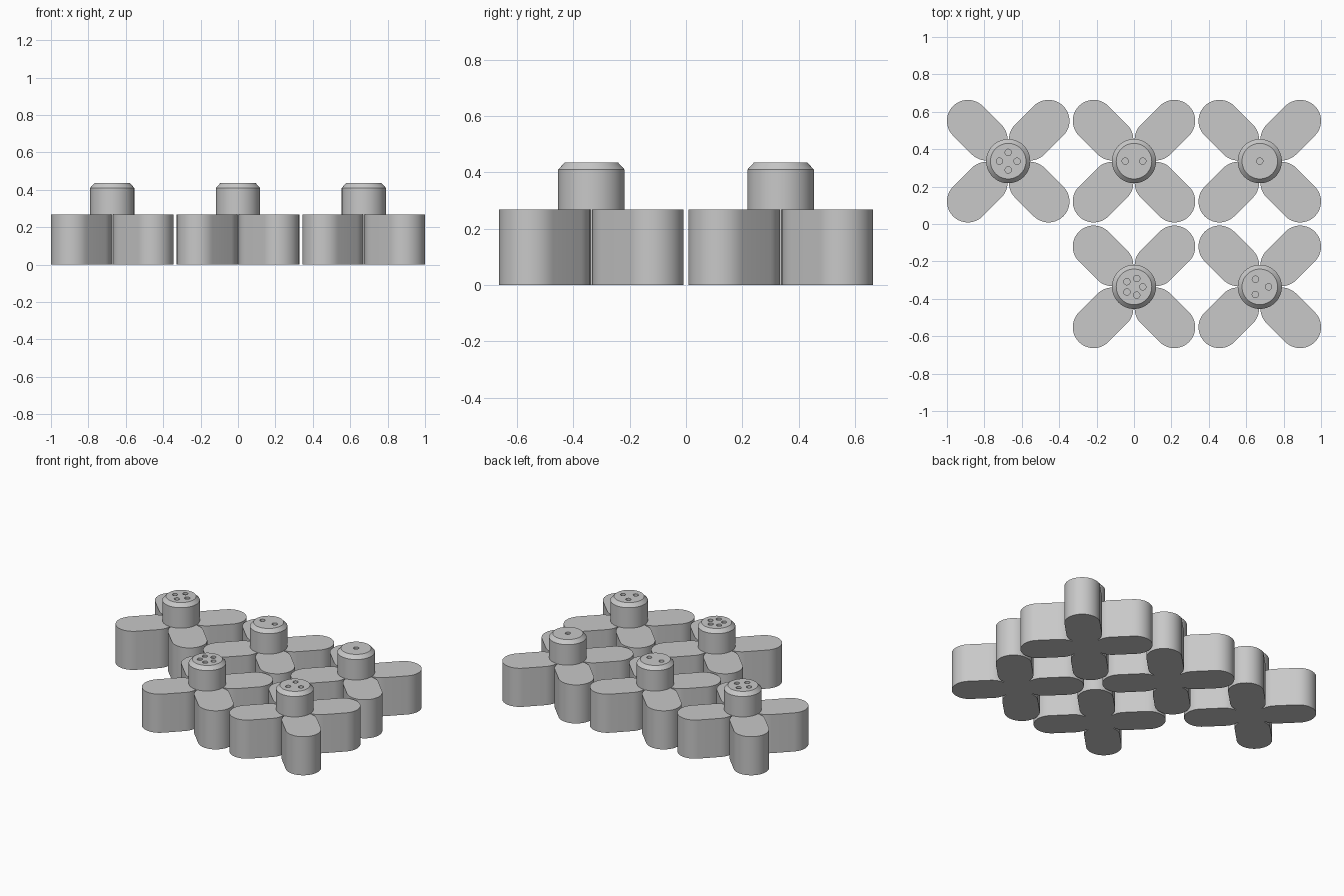
import bpy
import bmesh
from math import cos, sin, pi, radians
from mathutils import Matrix, Vector

if "Cube" in bpy.data.objects:
    bpy.data.objects.remove(bpy.data.objects["Cube"], do_unlink=True)

SPACING_X, SPACING_Y = 0.6725, 0.336
PETAL_R, PETAL_OUT, PETAL_IN, PETAL_H = 0.112, 0.2155, 0.1155, 0.268
KNOB_R, RIM_R, RIM_Z, KNOB_H = 0.118, 0.095, 0.41, 0.435
DOT_R, DOT_RING, DOT_DEPTH = 0.017, 0.047, 0.015

grey = bpy.data.materials.new("plain_grey")
grey.use_nodes = True
colour = (0.58, 0.58, 0.58, 1)
grey.diffuse_color = colour
grey.node_tree.nodes["Principled BSDF"].inputs["Base Color"].default_value = colour


def make_object(name, bm, location):
    bmesh.ops.recalc_face_normals(bm, faces=bm.faces)
    mesh = bpy.data.meshes.new(name)
    bm.to_mesh(mesh)
    bm.free()
    mesh.materials.append(grey)
    obj = bpy.data.objects.new(name, mesh)
    obj.location = location
    bpy.context.collection.objects.link(obj)
    return obj


def smooth(obj):
    bpy.ops.object.select_all(action="DESELECT")
    obj.select_set(True)
    bpy.context.view_layer.objects.active = obj
    bpy.ops.object.shade_smooth_by_angle(angle=radians(30))


def extrude_outline(bm, points, height):
    face = bm.faces.new([bm.verts.new(p) for p in points])
    top = bmesh.ops.extrude_face_region(bm, geom=[face])["geom"]
    verts = [g for g in top if isinstance(g, bmesh.types.BMVert)]
    bmesh.ops.translate(bm, verts=verts, vec=(0, 0, height))


def add_petals(name, location):
    # Four diagonal capsule-shaped blocks
    bm = bmesh.new()
    steps = 24
    root2 = 2 ** 0.5
    outline = []
    for centre, start in ((PETAL_OUT * root2, -pi / 2), (PETAL_IN * root2, pi / 2)):
        for i in range(steps + 1):
            a = start + pi * i / steps
            outline.append(Vector((centre + PETAL_R * cos(a), PETAL_R * sin(a), 0)))
    for k in range(4):
        turn = Matrix.Rotation(pi / 4 + k * pi / 2, 3, "Z")
        extrude_outline(bm, [turn @ p for p in outline], PETAL_H)
    smooth(make_object(name, bm, location))


def add_knob(name, location, dots):
    # Central post with a chamfered rim
    bm = bmesh.new()
    steps = 64
    rings = []
    for r, z in ((KNOB_R, 0), (KNOB_R, RIM_Z), (RIM_R, KNOB_H)):
        rings.append([bm.verts.new((r * cos(2 * pi * i / steps), r * sin(2 * pi * i / steps), z))
                      for i in range(steps)])
    for low, high in zip(rings, rings[1:]):
        for i in range(steps):
            j = (i + 1) % steps
            bm.faces.new((low[i], low[j], high[j], high[i]))
    bm.faces.new(rings[0][::-1])
    bm.faces.new(rings[-1])
    knob = make_object(name, bm, location)

    # Shallow round counting holes in the top
    bm = bmesh.new()
    ring = 0 if dots == 1 else DOT_RING
    for k in range(dots):
        a = 2 * pi * k / dots
        bmesh.ops.create_cone(
            bm, cap_ends=True, segments=24, radius1=DOT_R, radius2=DOT_R, depth=2 * DOT_DEPTH,
            matrix=Matrix.Translation((ring * cos(a), ring * sin(a), KNOB_H)))
    cutter = make_object("hole_cutter", bm, location)
    cutter.hide_render = True
    cut = knob.modifiers.new("holes", "BOOLEAN")
    cut.operation = "DIFFERENCE"
    cut.solver = "EXACT"
    cut.object = cutter
    bpy.context.view_layer.update()
    graph = bpy.context.evaluated_depsgraph_get()
    mesh = bpy.data.meshes.new_from_object(knob.evaluated_get(graph))
    knob.modifiers.clear()
    knob.data = mesh
    bpy.data.objects.remove(cutter, do_unlink=True)
    smooth(knob)


# Five pieces, each with its own number of holes
layout = {1: (1, 1), 2: (0, 1), 3: (1, -1), 4: (-1, 1), 5: (0, -1)}
for dots, (col, row) in layout.items():
    place = (col * SPACING_X, row * SPACING_Y, 0)
    add_petals(f"petals_{dots}", place)
    add_knob(f"knob_{dots}", place, dots)
